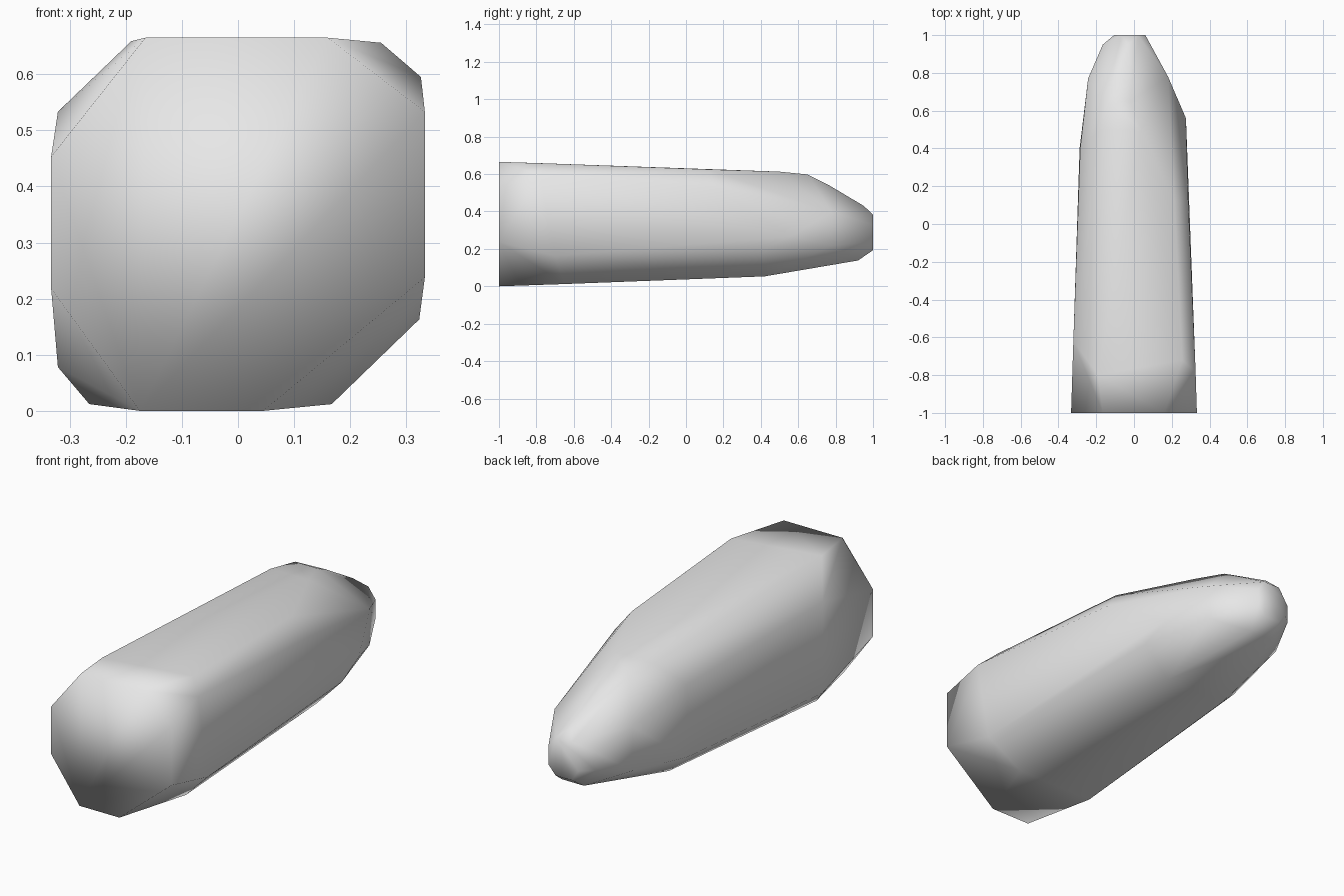
import bpy
import bmesh

cube = bpy.data.objects.get("Cube")
if cube:
    bpy.data.objects.remove(cube, do_unlink=True)

# Plain grey stone
grey = bpy.data.materials.new("stone grey")
grey.use_nodes = True
colour = (0.8, 0.8, 0.8, 1)
grey.diffuse_color = colour
grey.node_tree.nodes["Principled BSDF"].inputs["Base Color"].default_value = colour

# Flat octagonal front end
front = [(x, -1, z) for x, z in (
    (-.333, .455), (-.165, .667), (.16, .667), (.333, .535),
    (.333, .24), (.045, .002), (-.175, .002), (-.333, .22))]

# Shoulder corners behind the clipped front
shoulder = [
    (-.321, -.62, .535), (-.19, -.8, .661), (.255, -.72, .658),
    (.326, -.78, .597), (.323, -.7, .165), (.167, -.65, .014),
    (-.265, -.65, .014), (-.321, -.62, .08)]

# Rear body, with a broad slanted cut on the upper left flank
body = [
    (.286, .15, .53), (.215, .12, .627), (.04, .5, .615), (.275, .56, .27),
    (.28, .42, .2), (.14, .42, .055), (-.2, .42, .055),
    (-.288, .4, .14), (-.285, .4, .5), (-.17, .5, .614)]

# Narrowing nose
nose = [
    (-.14, .65, .6), (-.02, .65, .6), (-.243, .77, .42), (-.243, .77, .2),
    (-.05, .77, .539), (.18, .78, .4), (.18, .78, .22)]

# Small blunt tip
tip = [
    (-.165, .95, .34), (-.165, .95, .25), (-.03, .95, .432),
    (-.08, .92, .14), (.04, .92, .14),
    (-.105, 1, .33), (-.07, 1, .385), (.02, 1, .385), (.06, 1, .33),
    (.06, 1, .24), (.02, 1, .195), (-.07, 1, .195), (-.105, 1, .25)]

# Wrap all the corners in one convex skin
bm = bmesh.new()
for corner in front + shoulder + body + nose + tip:
    bm.verts.new(corner)
bmesh.ops.convex_hull(bm, input=bm.verts)
loose = [v for v in bm.verts if not v.link_faces]
bmesh.ops.delete(bm, geom=loose, context='VERTS')
bmesh.ops.recalc_face_normals(bm, faces=bm.faces)
for face in bm.faces:
    face.smooth = True

# Rest on the ground
low = min(v.co.z for v in bm.verts)
bmesh.ops.translate(bm, verts=bm.verts, vec=(0, 0, -low))

mesh = bpy.data.meshes.new("tapered_stone")
bm.to_mesh(mesh)
bm.free()
mesh.materials.append(grey)
stone = bpy.data.objects.new("tapered_stone", mesh)
bpy.context.collection.objects.link(stone)
